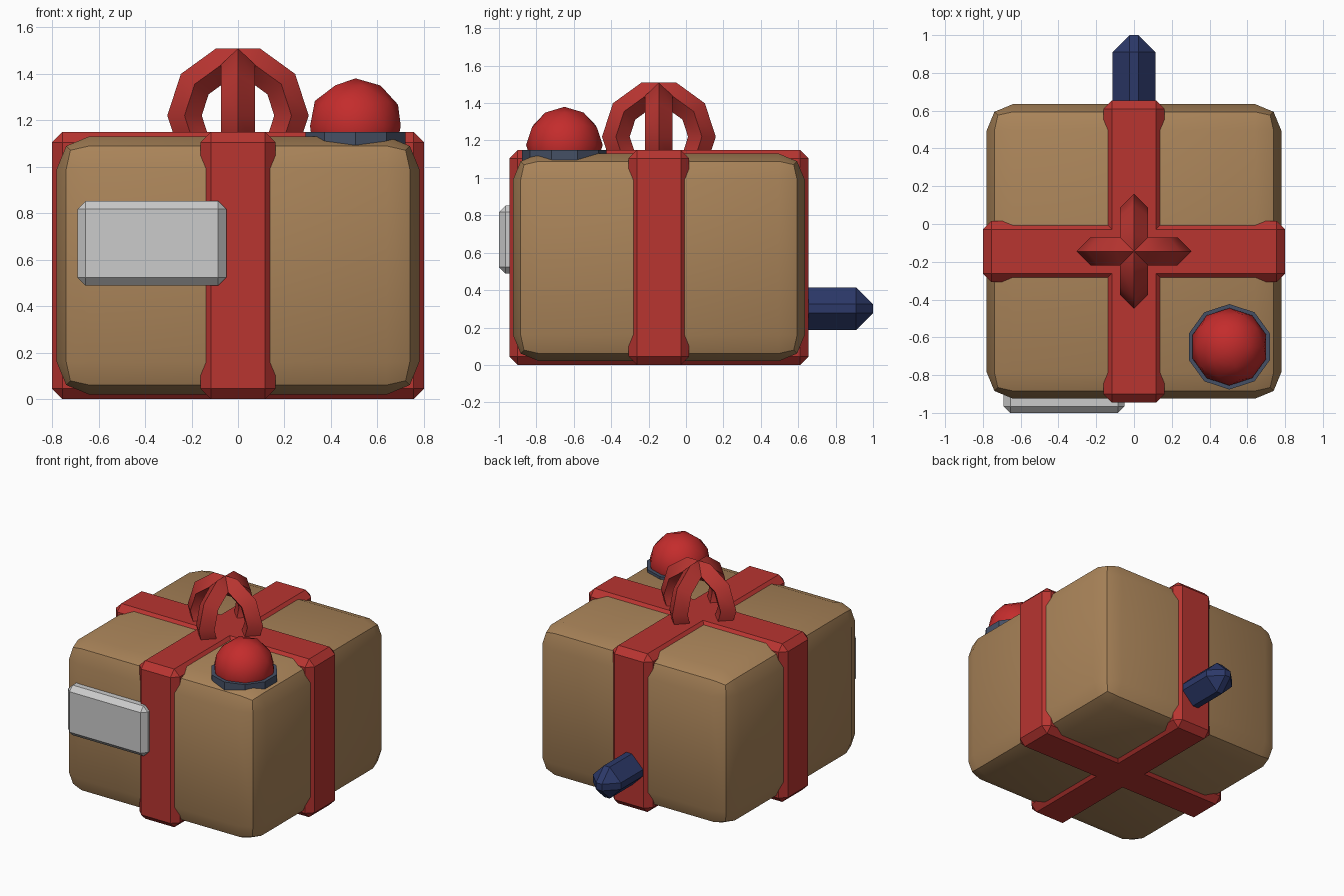
import bpy, math

if "Cube" in bpy.data.objects:
    bpy.data.objects.remove(bpy.data.objects["Cube"])


def material(name, rgb):
    m = bpy.data.materials.new(name)
    m.diffuse_color = (*rgb, 1)
    m.use_nodes = True
    m.node_tree.nodes["Principled BSDF"].inputs["Base Color"].default_value = m.diffuse_color
    return m


CARD = material("cardboard", (0.40, 0.23, 0.10))
RED = material("ribbon_red", (0.48, 0.035, 0.03))
LAMP = material("lamp_red", (0.55, 0.025, 0.025))
NAVY = material("navy", (0.025, 0.04, 0.14))
SLATE = material("slate", (0.06, 0.08, 0.13))


def finish(name, mat=None, angle=30):
    ob = bpy.context.object
    ob.name = name
    if mat:
        ob.data.materials.append(mat)
    bpy.ops.object.shade_smooth_by_angle(angle=math.radians(angle))
    return ob


def bevel_box(name, lo, hi, width, segments, mat=None):
    """Box between two corners with bevelled edges."""
    bpy.ops.mesh.primitive_cube_add(size=1, location=[(a + b) / 2 for a, b in zip(lo, hi)])
    bpy.context.object.scale = [b - a for a, b in zip(lo, hi)]
    bpy.ops.object.transform_apply(location=False, rotation=False, scale=True)
    mod = bpy.context.object.modifiers.new("bevel", "BEVEL")
    mod.width, mod.segments, mod.limit_method = width, segments, 'NONE'
    bpy.ops.object.modifier_apply(modifier=mod.name)
    return finish(name, mat)


# Rounded parcel
bevel_box("parcel", (-0.78, -0.925, 0.02), (0.78, 0.635, 1.13), 0.14, 2, CARD)

# Crossing ribbons wrapped round the parcel
bevel_box("ribbon_lengthwise", (-0.162, -0.945, 0), (0.162, 0.655, 1.15), 0.045, 1, RED)
bevel_box("ribbon_crosswise", (-0.80, -0.307, 0), (0.80, 0.017, 1.15), 0.045, 1, RED)

# Bow made of two crossed ten-sided rings
for name, turn in (("bow_loop_side", 0), ("bow_loop_front", math.pi / 2)):
    bpy.ops.mesh.primitive_torus_add(major_segments=10, minor_segments=4,
                                     major_radius=0.23, minor_radius=0.074,
                                     location=(0, -0.145, 1.22),
                                     rotation=(math.pi / 2, 0, turn))
    finish(name, RED)

# Label plate on the front
bevel_box("label", (-0.69, -1.0, 0.488), (-0.05, -0.87, 0.852), 0.035, 1)

# Plug at the back
bevel_box("plug", (-0.113, 0.5, 0.187), (0.113, 1.0, 0.415), 0.09, 1, NAVY)

# Lamp dome and its ten-sided base
bpy.ops.mesh.primitive_cylinder_add(vertices=10, radius=0.226, depth=0.13,
                                    location=(0.505, -0.65, 1.085))
finish("lamp_base", SLATE)
bpy.ops.mesh.primitive_ico_sphere_add(subdivisions=2, radius=0.205,
                                      location=(0.505, -0.65, 1.175))
finish("lamp_dome", LAMP)
